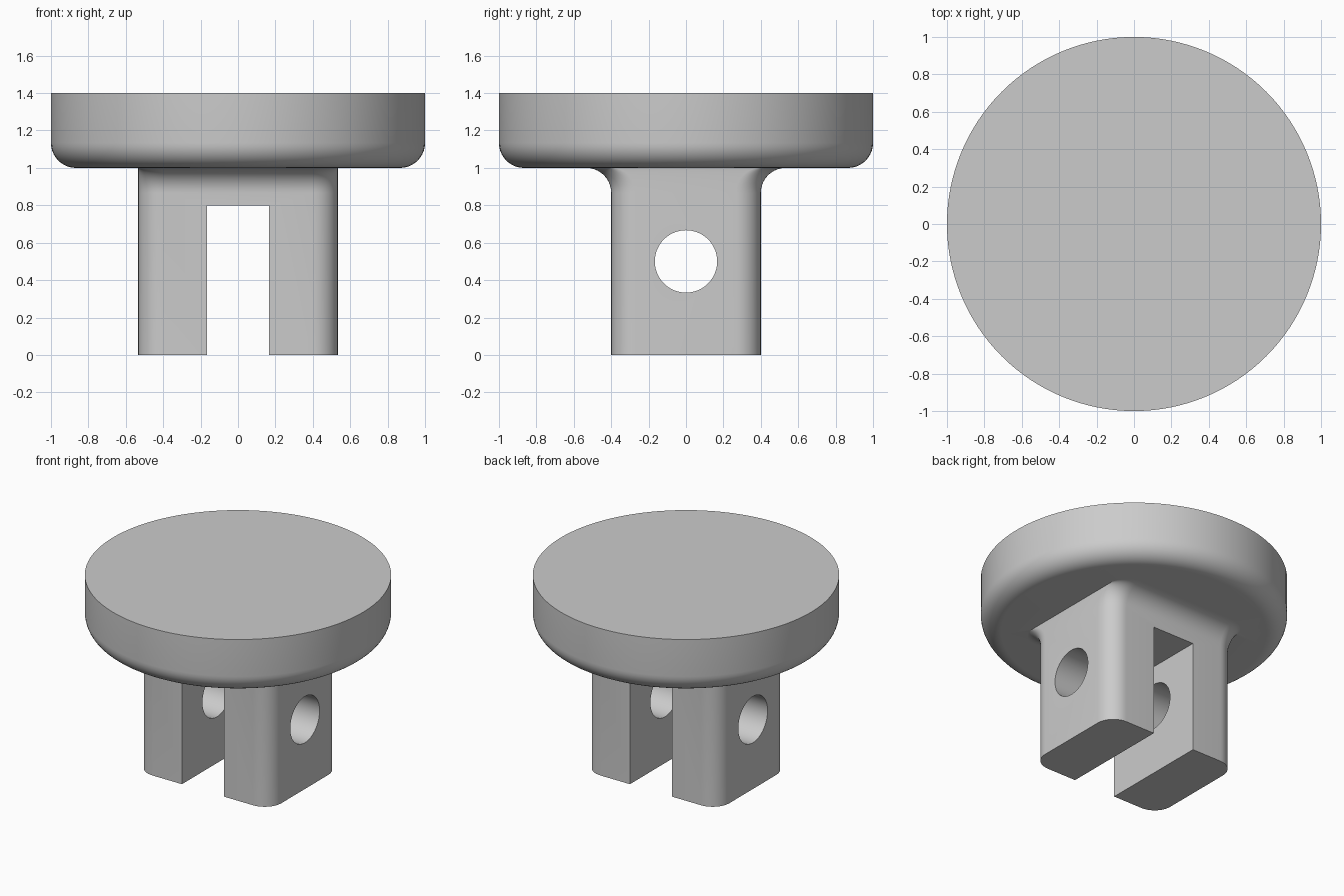
import bpy, bmesh
from math import sin, cos, pi, radians
from mathutils import Matrix

cube = bpy.data.objects.get("Cube")
if cube:
    bpy.data.objects.remove(cube, do_unlink=True)

R = 2 / 15            # shared round radius
HALF_X, HALF_Y = 8 / 15, 0.4
SLOT = 1 / 6          # slot half width and pin hole radius

grey = bpy.data.materials.new("plain grey")
grey.use_nodes = True
grey.diffuse_color = (0.6, 0.6, 0.6, 1)
grey.node_tree.nodes["Principled BSDF"].inputs["Base Color"].default_value = (0.6, 0.6, 0.6, 1)


def finish(name, bm):
    bmesh.ops.recalc_face_normals(bm, faces=bm.faces)
    mesh = bpy.data.meshes.new(name)
    bm.to_mesh(mesh)
    bm.free()
    mesh.materials.append(grey)
    obj = bpy.data.objects.new(name, mesh)
    bpy.context.collection.objects.link(obj)
    return obj


def loft(name, rings):
    """Skin a stack of equal-length closed rings and cap both ends."""
    bm = bmesh.new()
    loops = [[bm.verts.new(p) for p in ring] for ring in rings]
    n = len(loops[0])
    for a, b in zip(loops, loops[1:]):
        for i in range(n):
            j = (i + 1) % n
            bm.faces.new((a[i], a[j], b[j], b[i]))
    bm.faces.new(loops[0])
    bm.faces.new(loops[-1])
    return finish(name, bm)


def circle(radius, z, n=128):
    return [(radius * cos(2 * pi * i / n), radius * sin(2 * pi * i / n), z) for i in range(n)]


def rounded_rect(half_x, half_y, z, steps=10):
    pts = []
    for q, (sx, sy) in enumerate([(1, 1), (-1, 1), (-1, -1), (1, -1)]):
        for k in range(steps + 1):
            a = (q + k / steps) * pi / 2
            pts.append((sx * (half_x - R) + R * cos(a), sy * (half_y - R) + R * sin(a), z))
    return pts


def boolean(target, other, operation):
    mod = target.modifiers.new(operation, 'BOOLEAN')
    mod.operation, mod.solver, mod.object = operation, 'EXACT', other
    bpy.ops.object.select_all(action='DESELECT')
    bpy.context.view_layer.objects.active = target
    target.select_set(True)
    bpy.ops.object.modifier_apply(modifier=mod.name)
    bpy.data.objects.remove(other, do_unlink=True)


# Round head with a rounded lower rim
angles = [i / 10 * pi / 2 for i in range(11)]
head = loft("head", [circle(1 - R + R * sin(a), 1 + R - R * cos(a)) for a in angles]
            + [circle(1, 1.4)])

# Stem with rounded corners, flaring front and back into the head
stem = loft("stem", [rounded_rect(HALF_X, HALF_Y, 0)]
            + [rounded_rect(HALF_X, HALF_Y + R - R * cos(a), 1 - R + R * sin(a)) for a in angles]
            + [rounded_rect(HALF_X, HALF_Y + R, 1.1)])
boolean(head, stem, 'UNION')

# Slot between the two prongs
bm = bmesh.new()
bmesh.ops.create_cube(bm, size=1, matrix=Matrix.Translation((0, 0, 0.3))
                      @ Matrix.Diagonal((2 * SLOT, 3, 1, 1)))
boolean(head, finish("slot_cutter", bm), 'DIFFERENCE')

# Pin hole through both prongs
bm = bmesh.new()
bmesh.ops.create_cone(bm, cap_ends=True, segments=64, radius1=SLOT, radius2=SLOT, depth=3,
                      matrix=Matrix.Translation((0, 0, 0.5)) @ Matrix.Rotation(pi / 2, 4, 'Y'))
boolean(head, finish("hole_cutter", bm), 'DIFFERENCE')

head.name = head.data.name = "clevis_foot"
bpy.ops.object.shade_smooth_by_angle(angle=radians(30))
